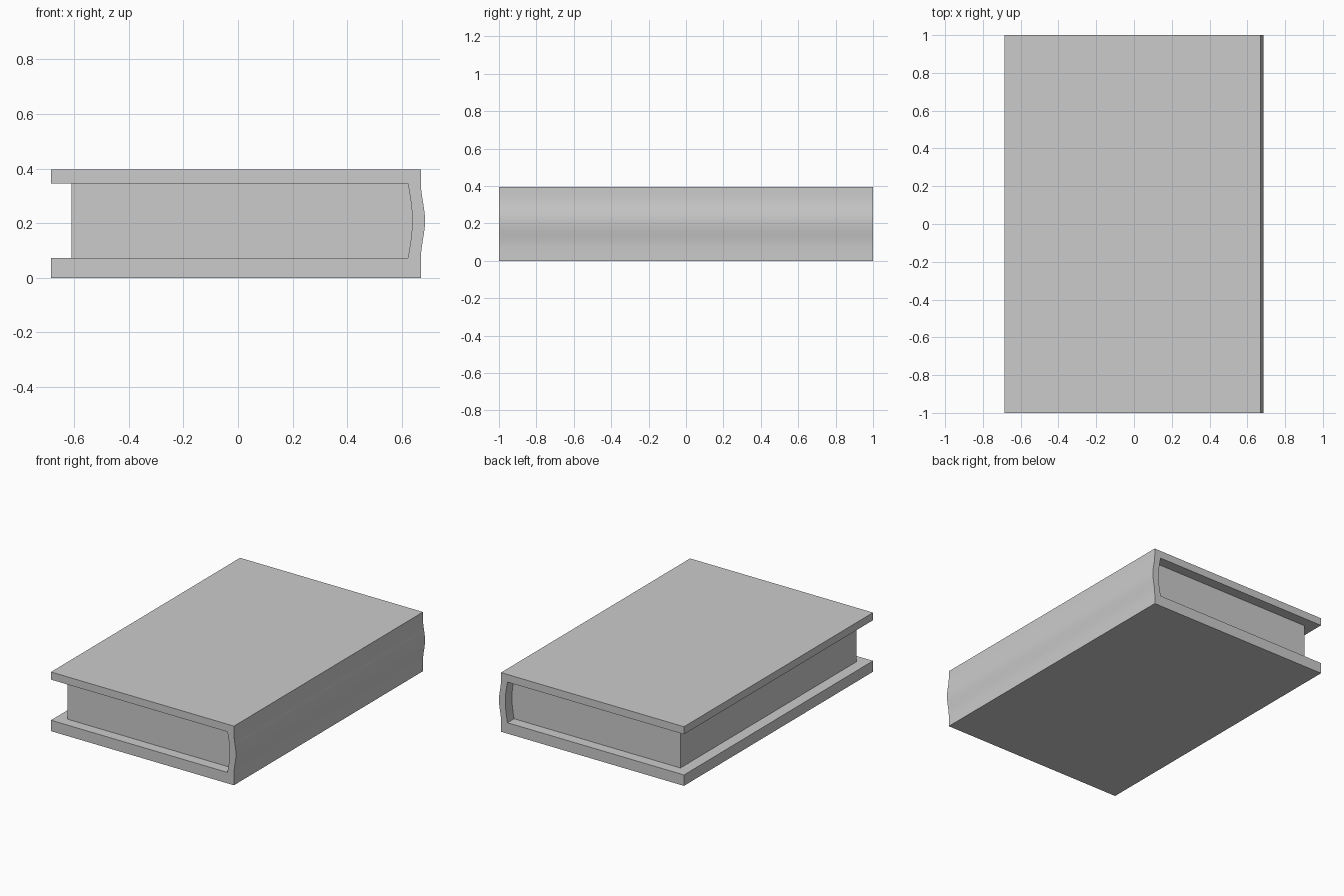
import bpy, bmesh, math

cube = bpy.data.objects.get("Cube")
if cube:
    bpy.data.objects.remove(cube, do_unlink=True)

grey = bpy.data.materials.new("plain grey")
grey.use_nodes = True
colour = (0.6, 0.6, 0.6, 1)
grey.diffuse_color = colour
grey.node_tree.nodes["Principled BSDF"].inputs["Base Color"].default_value = colour

HEIGHT, LOW, HIGH = 0.396, 0.073, 0.345   # overall height and inner faces of the boards
FORE_EDGE, PAGE_EDGE = -0.685, -0.61
PAGE_INSET = 0.07
STEPS = 12


def bulge(base, depth, power):
    """Rounded spine line running from the lower board up to the upper one."""
    points = []
    for i in range(STEPS + 1):
        t = i / STEPS
        points.append((base + depth * math.sin(math.pi * t) ** power,
                       LOW + (HIGH - LOW) * t))
    return points


def extrude_profile(name, profile, half_length):
    """Extrude an x-z outline along y, centred on the origin."""
    bm = bmesh.new()
    face = bm.faces.new([bm.verts.new((x, -half_length, z)) for x, z in profile])
    result = bmesh.ops.extrude_face_region(bm, geom=[face])
    moved = [v for v in result["geom"] if isinstance(v, bmesh.types.BMVert)]
    bmesh.ops.translate(bm, verts=moved, vec=(0, 2 * half_length, 0))
    bmesh.ops.recalc_face_normals(bm, faces=bm.faces)
    mesh = bpy.data.meshes.new(name)
    bm.to_mesh(mesh)
    bm.free()
    mesh.materials.append(grey)
    obj = bpy.data.objects.new(name, mesh)
    bpy.context.collection.objects.link(obj)
    bpy.ops.object.select_all(action="DESELECT")
    obj.select_set(True)
    bpy.context.view_layer.objects.active = obj
    bpy.ops.object.shade_smooth_by_angle(angle=math.radians(30))
    return obj


outer_spine = bulge(0.67, 0.015, 2)
inner_spine = bulge(0.622, 0.016, 1)

# Cover: two boards joined by the rounded spine
cover = ([(FORE_EDGE, 0), (0.67, 0)] + outer_spine
         + [(0.67, HEIGHT), (FORE_EDGE, HEIGHT), (FORE_EDGE, HIGH)]
         + inner_spine[::-1] + [(FORE_EDGE, LOW)])
extrude_profile("cover", cover, 1.0)

# Page block: set back from the cover on its three open sides
extrude_profile("pages", [(PAGE_EDGE, LOW)] + inner_spine + [(PAGE_EDGE, HIGH)],
                1.0 - PAGE_INSET)
